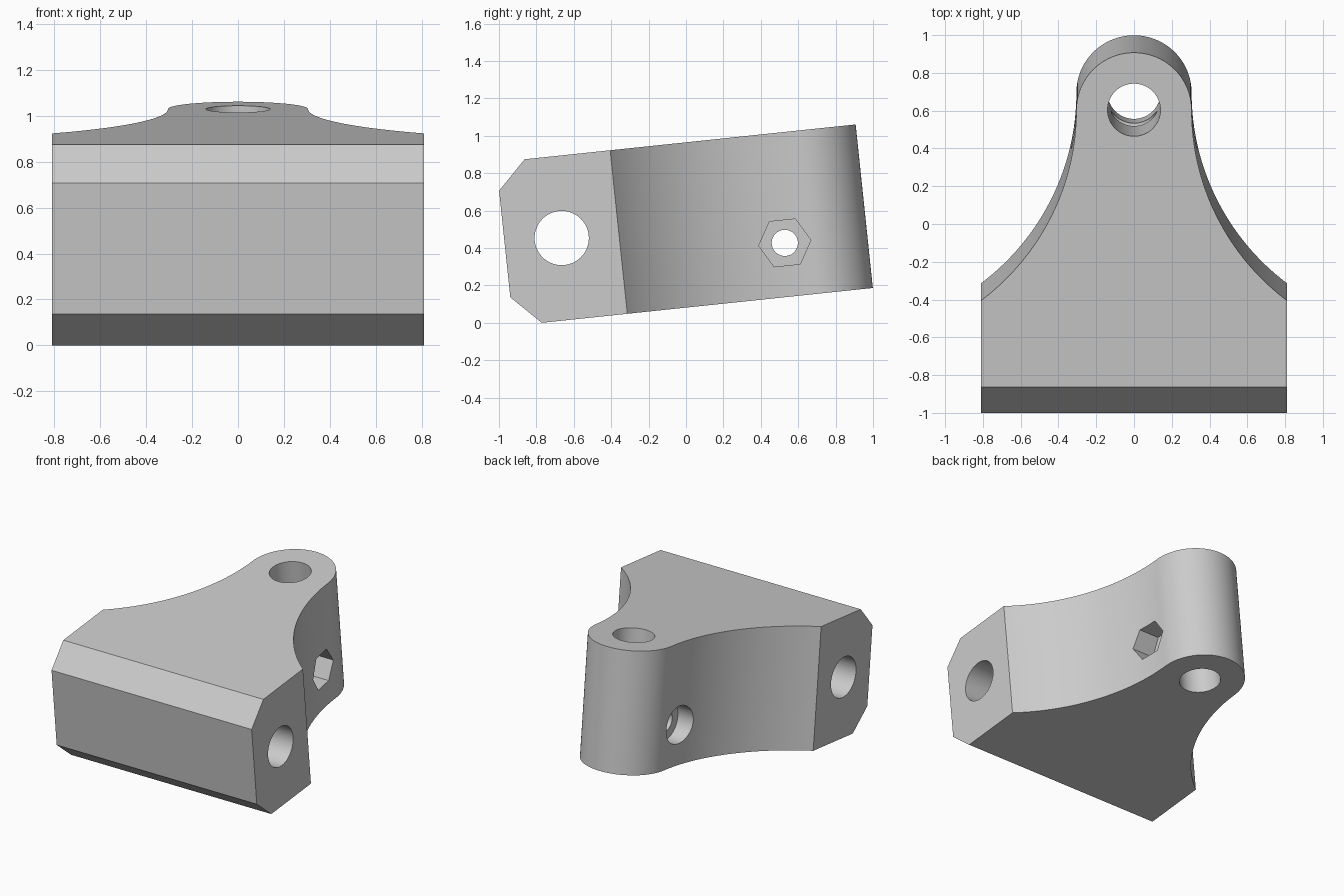
import bpy, bmesh, math
from mathutils import Matrix, Vector

cube = bpy.data.objects.get("Cube")
if cube:
    bpy.data.objects.remove(cube, do_unlink=True)

# Main sizes, before tilting
HALF_W, TIP_R = 0.81, 0.305
FRONT, SHOULDER, TIP_Y = -0.92, -0.307, 0.708
BOTTOM, TOP, CHAMFER = 0.081, 0.96, 0.153
TILT = Matrix.Rotation(math.radians(6), 4, 'X')

grey = bpy.data.materials.new("light_grey")
grey.use_nodes = True
colour = (0.6, 0.6, 0.6, 1)
grey.diffuse_color = colour
grey.node_tree.nodes["Principled BSDF"].inputs["Base Color"].default_value = colour


def make_object(name, bm):
    bmesh.ops.recalc_face_normals(bm, faces=bm.faces[:])
    mesh = bpy.data.meshes.new(name)
    bm.to_mesh(mesh)
    bm.free()
    mesh.materials.append(grey)
    ob = bpy.data.objects.new(name, mesh)
    bpy.context.collection.objects.link(ob)
    return ob


def cutter(name, radius, depth, sides, centre, axis):
    """Prism along z or x; a hexagon along x keeps a corner pointing along y."""
    bm = bmesh.new()
    bmesh.ops.create_cone(bm, cap_ends=True, segments=sides, radius1=radius,
                          radius2=radius, depth=depth)
    turn = Matrix.Identity(4)
    if axis == 'X':
        turn = Matrix.Rotation(math.pi / 2, 4, 'Y')
        if sides == 6:
            # make sure a corner lies on the y axis
            first = max(bm.verts, key=lambda v: v.co.y)
            angle = math.atan2(first.co.y, first.co.x)
            turn = turn @ Matrix.Rotation(math.pi / 2 - angle, 4, 'Z')
    bm.transform(Matrix.Translation(centre) @ turn)
    ob = make_object(name, bm)
    ob.hide_render = True
    return ob


# Plan outline: wide base, concave flanks, round tip
flank_r = ((HALF_W - TIP_R) ** 2 + (TIP_Y - SHOULDER) ** 2) / (2 * (HALF_W - TIP_R))
sweep = math.asin((TIP_Y - SHOULDER) / flank_r)
right = [(HALF_W, FRONT)]
for i in range(33):
    a = sweep * (1 - i / 32)
    right.append((TIP_R + flank_r * (1 - math.cos(a)), TIP_Y - flank_r * math.sin(a)))
for i in range(1, 24):
    a = math.pi / 2 * i / 24
    right.append((TIP_R * math.cos(a), TIP_Y + TIP_R * math.sin(a)))
outline = right + [(0, TIP_Y + TIP_R)] + [(-x, y) for x, y in reversed(right)]

bm = bmesh.new()
base = bm.faces.new([bm.verts.new((x, y, BOTTOM)) for x, y in outline])
walls = bmesh.ops.extrude_face_region(bm, geom=[base])
bmesh.ops.translate(bm, vec=(0, 0, TOP - BOTTOM),
                    verts=[g for g in walls["geom"] if isinstance(g, bmesh.types.BMVert)])

# Chamfers along the two front edges
for z, sign in ((TOP, 1), (BOTTOM, -1)):
    cut = bmesh.ops.bisect_plane(bm, geom=bm.verts[:] + bm.edges[:] + bm.faces[:],
                                 plane_co=(0, FRONT + CHAMFER, z),
                                 plane_no=Vector((0, -1, sign)), clear_outer=True)
    rim = [g for g in cut["geom_cut"] if isinstance(g, bmesh.types.BMEdge)]
    bmesh.ops.holes_fill(bm, edges=rim, sides=0)
bracket = make_object("bracket_body", bm)

# Bores, clamp screw hole and its two recesses
mid = (TOP + BOTTOM) / 2
screw_y, screw_z = 0.57, 0.37
cutters = [
    cutter("pivot_bore", 0.14, 2, 64, (0, TIP_Y, mid), 'Z'),
    cutter("axle_bore", 0.145, 2, 64, (0, (FRONT + SHOULDER) / 2, mid), 'X'),
    cutter("screw_hole", 0.07, 2, 48, (0, screw_y, screw_z), 'X'),
    cutter("nut_recess", 0.14, 0.6, 6, (0.46, screw_y, screw_z), 'X'),
    cutter("screw_head_recess", 0.135, 0.6, 48, (-0.51, screw_y, screw_z), 'X'),
]
for tool in cutters:
    mod = bracket.modifiers.new(tool.name, 'BOOLEAN')
    mod.operation = 'DIFFERENCE'
    mod.solver = 'EXACT'
    mod.object = tool

bpy.ops.object.select_all(action='DESELECT')
bracket.select_set(True)
bpy.context.view_layer.objects.active = bracket
for tool in cutters:
    bpy.ops.object.modifier_apply(modifier=tool.name)
    bpy.data.objects.remove(tool, do_unlink=True)

# Tilt the finished part and smooth its curved walls
bracket.data.transform(TILT)
bpy.ops.object.shade_smooth_by_angle(angle=math.radians(30))
